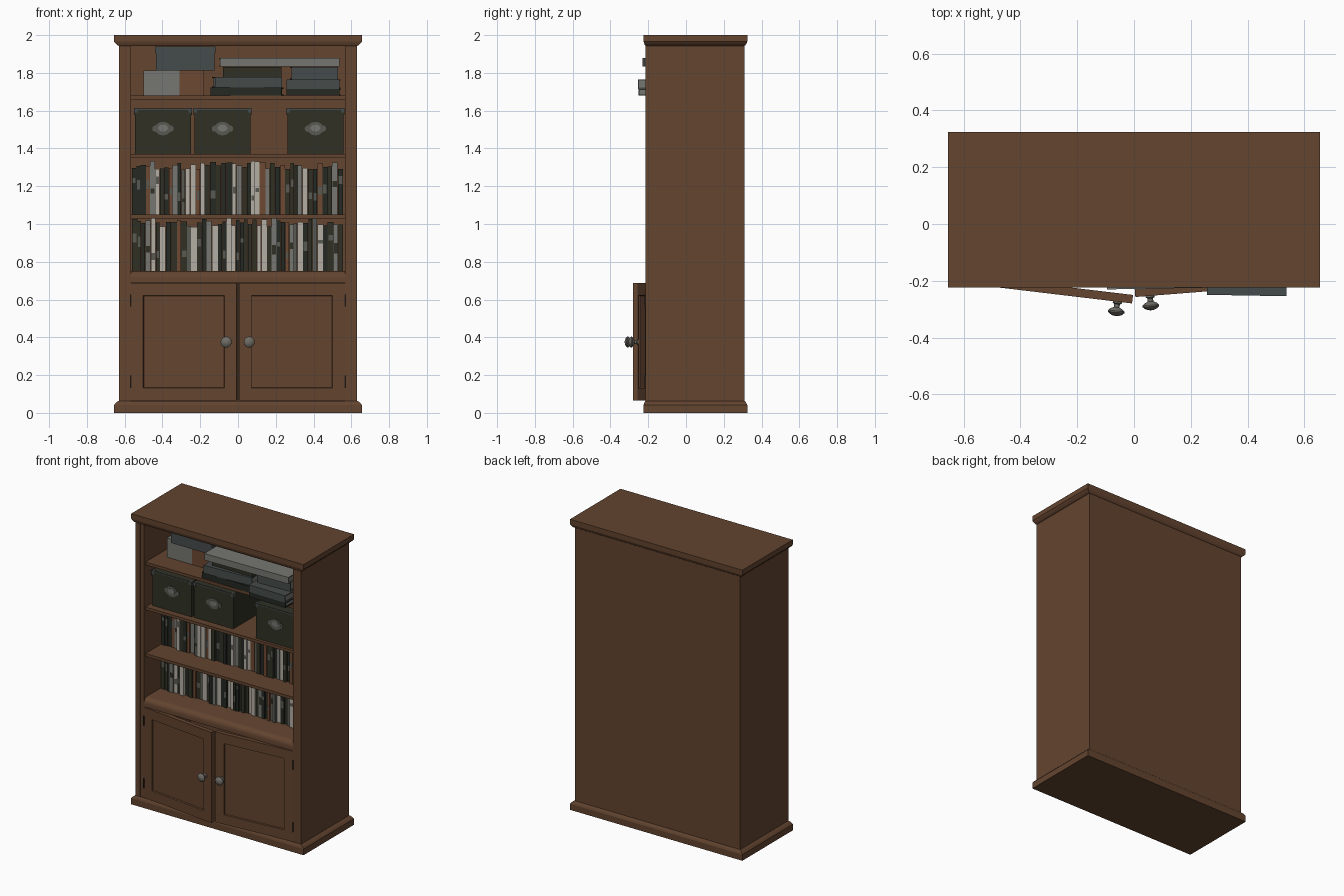
import bpy, bmesh, math, random
from mathutils import Matrix, Vector

if "Cube" in bpy.data.objects:
    bpy.data.objects.remove(bpy.data.objects["Cube"])

random.seed(7)


def mat(name, r, g, b):
    m = bpy.data.materials.new(name)
    m.diffuse_color = (r, g, b, 1)
    m.use_nodes = True
    m.node_tree.nodes["Principled BSDF"].inputs["Base Color"].default_value = m.diffuse_color
    return m


WOOD = mat("brown wood", 0.125, 0.058, 0.029)
OLIVE = mat("dark olive", 0.029, 0.030, 0.018)
DARK = mat("near black green", 0.018, 0.021, 0.016)
HINGE = mat("dark bronze", 0.03, 0.02, 0.014)
GREY = mat("mid grey", 0.10, 0.10, 0.088)
PALE = mat("pale grey", 0.18, 0.18, 0.165)
TEAL = mat("slate teal", 0.060, 0.072, 0.070)
CREAM = mat("cream paper", 0.46, 0.43, 0.37)
TAN = mat("rust brown", 0.15, 0.065, 0.032)
METAL = mat("worn metal", 0.16, 0.15, 0.13)


def finish(name, bm, mats, smooth=False):
    bmesh.ops.recalc_face_normals(bm, faces=bm.faces)
    me = bpy.data.meshes.new(name)
    bm.to_mesh(me)
    bm.free()
    for m in mats:
        me.materials.append(m)
    ob = bpy.data.objects.new(name, me)
    bpy.context.collection.objects.link(ob)
    if smooth:
        bpy.ops.object.select_all(action='DESELECT')
        ob.select_set(True)
        bpy.context.view_layer.objects.active = ob
        bpy.ops.object.shade_smooth_by_angle(angle=math.radians(40))
    return ob


def add_box(bm, x0, x1, y0, y1, z0, z1, mi=0):
    c = Vector(((x0 + x1) / 2, (y0 + y1) / 2, (z0 + z1) / 2))
    s = Matrix.Diagonal((abs(x1 - x0), abs(y1 - y0), abs(z1 - z0), 1))
    vs = bmesh.ops.create_cube(bm, size=1, matrix=Matrix.Translation(c) @ s)["verts"]
    faces = {f for v in vs for f in v.link_faces}
    for f in faces:
        f.material_index = mi
    return vs


def box(name, x0, x1, y0, y1, z0, z1, m=WOOD):
    bm = bmesh.new()
    add_box(bm, x0, x1, y0, y1, z0, z1)
    return finish(name, bm, [m])


def add_disc(bm, x, y, z, rx, rz, depth, mi, seg=20):
    # flat oval plate facing the front
    mtx = (Matrix.Translation((x, y, z)) @ Matrix.Diagonal((rx, 1, rz, 1))
           @ Matrix.Rotation(math.pi / 2, 4, 'X'))
    vs = bmesh.ops.create_cone(bm, cap_ends=True, segments=seg, radius1=1, radius2=1,
                               depth=depth, matrix=mtx)["verts"]
    for f in {f for v in vs for f in v.link_faces}:
        f.material_index = mi


def moulding(name, levels):
    # stacked rectangles around the body, each (overhang, height)
    bm = bmesh.new()
    rings = []
    for e, z in levels:
        x, y0, y1 = 0.63 + e, -0.214 - e * 0.4, 0.31 + e * 0.55
        rings.append([bm.verts.new(p) for p in ((-x, y0, z), (x, y0, z), (x, y1, z), (-x, y1, z))])
    for a, b in zip(rings, rings[1:]):
        for i in range(4):
            j = (i + 1) % 4
            bm.faces.new((a[i], a[j], b[j], b[i]))
    bm.faces.new(rings[0])
    bm.faces.new(rings[-1])
    finish(name, bm, [WOOD])


# carcass
moulding("crown", [(0, 1.943), (0.008, 1.946), (0.018, 1.955), (0.026, 1.966), (0.026, 2.0)])
moulding("plinth", [(0.026, 0), (0.026, 0.042), (0.018, 0.052), (0.008, 0.06), (0, 0.064)])
for s, side in ((-1, "left"), (1, "right")):
    box(side + "_side_panel", s * 0.597, s * 0.63, -0.214, 0.31, 0.06, 1.945)
    box(side + "_front_stile", s * 0.567, s * 0.597, -0.210, 0.30, 0.06, 1.945)
box("back_panel", -0.6, 0.6, 0.295, 0.31, 0.06, 1.945)
for i, z in enumerate((1.05, 1.37, 1.68)):
    box("shelf_%d" % (i + 1), -0.567, 0.567, -0.195, 0.295, z - 0.02, z)

# cabinet top rail with rounded front edge
bm = bmesh.new()
add_box(bm, -0.567, 0.567, -0.212, 0.295, 0.69, 0.75)
edge = [e for e in bm.edges if all(v.co.y < 0 and v.co.z > 0.74 for v in e.verts)]
bmesh.ops.bevel(bm, geom=edge, offset=0.035, segments=5, affect='EDGES', profile=0.5)
finish("cabinet_top_rail", bm, [WOOD], True)


# doors, slightly ajar, with recessed panels, knobs and hinges
def door(side, s, angle):
    place = Matrix.Translation((s * 0.567, -0.213, 0)) @ Matrix.Rotation(angle, 4, 'Z')
    bm = bmesh.new()
    add_box(bm, 0, -s * 0.564, 0, 0.03, 0.066, 0.688)
    bm.normal_update()
    for f in [f for f in bm.faces if abs(f.normal.y) > 0.9]:
        bmesh.ops.inset_region(bm, faces=[f], thickness=0.093)
        bmesh.ops.inset_region(bm, faces=[f], thickness=0.004, depth=-0.009)
    ob = finish(side + "_door", bm, [WOOD])
    ob.matrix_world = place
    # knob: turned profile (radius, distance from door)
    bm = bmesh.new()
    prof = [(0, 0), (0.016, 0), (0.016, 0.005), (0.010, 0.009), (0.010, 0.020), (0.022, 0.026),
            (0.029, 0.033), (0.029, 0.038), (0.022, 0.045), (0.010, 0.050), (0, 0.051)]
    vs = [bm.verts.new((r, -d, 0)) for r, d in prof]
    es = [bm.edges.new(p) for p in zip(vs, vs[1:])]
    bmesh.ops.spin(bm, geom=vs + es, cent=(0, 0, 0), axis=(0, 1, 0), angle=math.tau, steps=24)
    bmesh.ops.remove_doubles(bm, verts=bm.verts, dist=1e-5)
    ob = finish(side + "_knob", bm, [METAL], True)
    ob.matrix_world = place @ Matrix.Translation((-s * 0.512, 0, 0.375))
    for n, z in (("lower", 0.165), ("upper", 0.595)):
        box("%s_%s_hinge" % (side, n), s * 0.564, s * 0.571, -0.219, -0.205, z - 0.033, z + 0.033, HINGE)


door("left", -1, -math.radians(6.8))
door("right", 1, math.radians(4.5))

# rows of books: D dark, B brown, G grey, C cream; each has covers, spine and a page block
BOOK_MATS = [OLIVE, DARK, TAN, GREY, CREAM, PALE]


def book_row(name, codes, z):
    bm = bmesh.new()
    widths = [random.uniform(0.018, 0.031) for _ in codes]
    k = 1.12 / sum(widths)
    x = -0.562
    for code, w in zip(codes, widths):
        w *= k
        a, b = x + 0.0008, x + w - 0.0008
        x += w
        h = z + random.uniform(0.235, 0.285)
        y0 = random.uniform(-0.045, -0.02)
        y1 = y0 + random.uniform(0.17, 0.21)
        mi = {"D": random.choice((0, 1)), "B": 2, "G": random.choice((3, 5)), "C": 4}[code]
        add_box(bm, a, b, y0, y0 + 0.004, z, h, mi)
        add_box(bm, a, a + 0.002, y0, y1, z, h, mi)
        add_box(bm, b - 0.002, b, y0, y1, z, h, mi)
        add_box(bm, a + 0.002, b - 0.002, y0 + 0.004, y1 - 0.004, z + 0.003, h - 0.005, 4)
        if random.random() < 0.45:  # plain spine band
            t = z + random.uniform(0.06, 0.17)
            add_box(bm, a + 0.003, b - 0.003, y0 - 0.001, y0 + 0.001, t, t + random.uniform(0.02, 0.06),
                    3 if code != "G" else 0)
    finish(name, bm, BOOK_MATS)


book_row("upper_book_row", "DDDBGCDDBGDGCCBCDDDDDCGDDCCBGDDBDDDGCDDBDDGD", 1.05)
book_row("lower_book_row", "DDDGCDCDDBDGCDDGCDDCCDDDDDCCDGDDBGGCDDGCDDGD", 0.75)


# lidded storage boxes with oval label holders and metal corners
def storage_box(name, x0, y0):
    bm = bmesh.new()
    x1, z0, z1, y1 = x0 + 0.306, 1.37, 1.612, y0 + 0.38
    add_box(bm, x0 + 0.004, x1 - 0.004, y0 + 0.004, y1 - 0.004, z0, z1 - 0.03)
    add_box(bm, x0, x1, y0, y1, z1 - 0.035, z1)
    add_box(bm, x0 + 0.002, x1 - 0.002, y0 - 0.002, y0 + 0.002, z1 - 0.008, z1 - 0.002, 1)
    for a in (x0 - 0.001, x1 - 0.019):
        add_box(bm, a, a + 0.02, y0 - 0.002, y0 + 0.018, z1 - 0.022, z1 + 0.001, 1)
    cx = (x0 + x1) / 2
    add_disc(bm, cx, y0 + 0.002, 1.505, 0.042, 0.036, 0.006, 2)
    for d in (-0.04, 0.04):
        add_disc(bm, cx + d, y0 + 0.003, 1.505, 0.017, 0.017, 0.005, 2, 12)
    add_disc(bm, cx, y0 - 0.001, 1.508, 0.026, 0.018, 0.003, 3)
    finish(name, bm, [OLIVE, TEAL, GREY, PALE])


storage_box("storage_box_left", -0.55, -0.155)
storage_box("storage_box_middle", -0.235, -0.15)
storage_box("storage_box_right", 0.257, -0.18)

# top shelf boxes
box("pale_keepsake_box", -0.50, -0.31, -0.06, 0.20, 1.68, 1.812, PALE)
box("brown_keepsake_box", -0.31, -0.18, -0.06, 0.20, 1.68, 1.812, TAN)
box("slate_box_body", -0.435, -0.125, -0.105, 0.19, 1.812, 1.91, TEAL)
box("slate_box_lid", -0.44, -0.12, -0.11, 0.195, 1.905, 1.94, TEAL)


# flat stacks of large books: covers with pages between, spine to the front
def flat_book(name, x0, x1, y0, y1, z0, z1, m, turn=0):
    bm = bmesh.new()
    cx, cy = (x0 + x1) / 2, (y0 + y1) / 2
    hx, hy, t = (x1 - x0) / 2, (y1 - y0) / 2, 0.006
    add_box(bm, -hx, hx, -hy, hy, z0, z0 + t)
    add_box(bm, -hx, hx, -hy, hy, z1 - t, z1)
    add_box(bm, -hx, hx, -hy, -hy + t, z0 + t, z1 - t)
    add_box(bm, -hx + t, hx - t, -hy + t, hy - t, z0 + t, z1 - t, 1)
    ob = finish(name, bm, [m, PALE])
    ob.matrix_world = Matrix.Translation((cx, cy, 0)) @ Matrix.Rotation(math.radians(turn), 4, 'Z')


flat_book("wide_book_bottom", -0.14, 0.235, -0.19, 0.08, 1.68, 1.722, DARK, -2)
flat_book("wide_book_second", -0.13, 0.225, -0.19, 0.08, 1.723, 1.778, TEAL, 3)
flat_book("wide_book_third", -0.08, 0.23, -0.17, 0.08, 1.779, 1.832, OLIVE)
flat_book("right_book_bottom", 0.26, 0.54, -0.25, 0.05, 1.68, 1.715, DARK, -1)
flat_book("right_book_second", 0.26, 0.54, -0.252, 0.05, 1.716, 1.765, TEAL, -1)
flat_book("right_book_third", 0.28, 0.525, -0.19, 0.06, 1.766, 1.832, TEAL, 2)
flat_book("long_top_book", -0.098, 0.535, -0.225, 0.06, 1.833, 1.878, PALE, 1)
